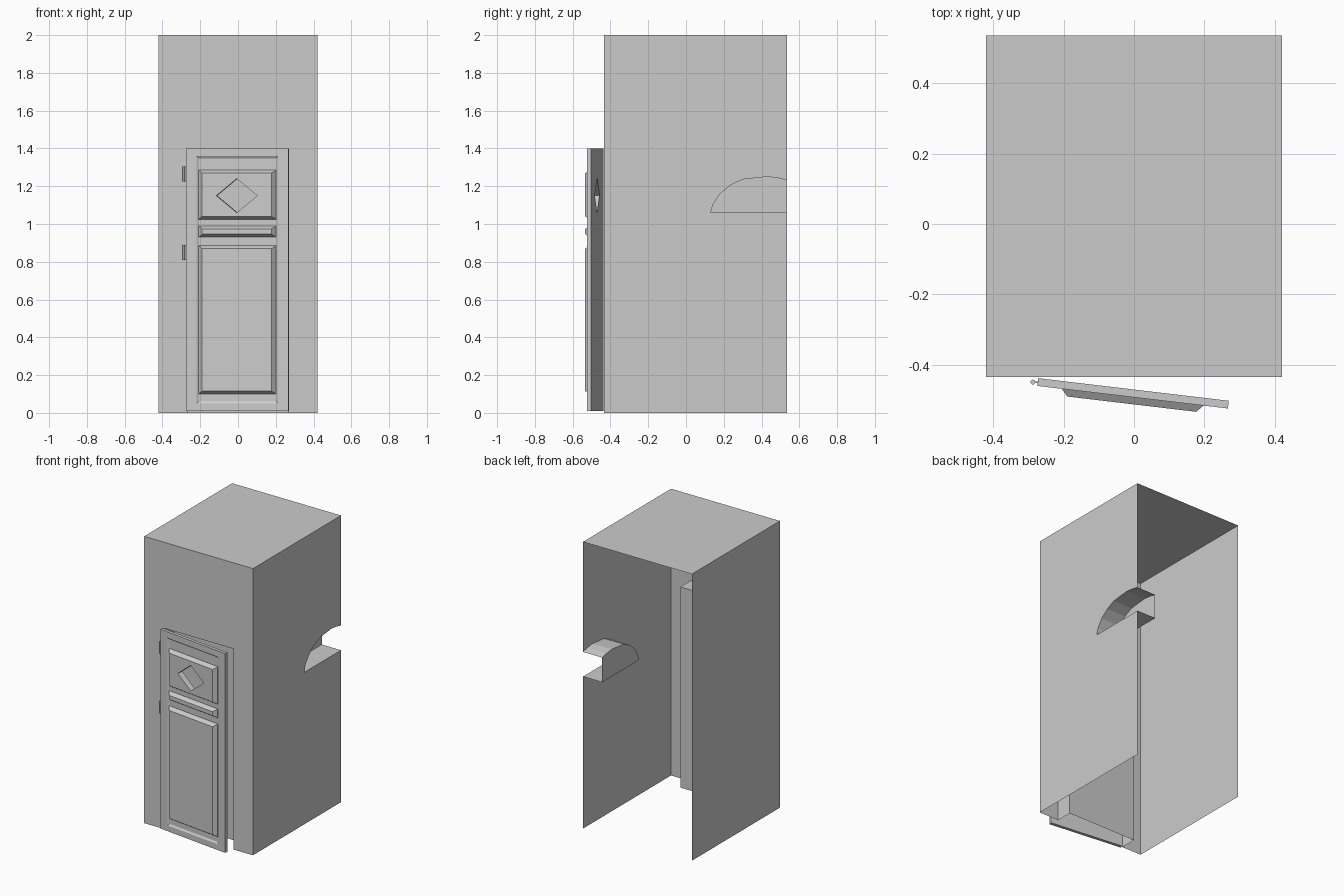
import bpy, math
from mathutils import Matrix

if "Cube" in bpy.data.objects:
    bpy.data.objects.remove(bpy.data.objects["Cube"])

def make(name, verts, faces, mat=None):
    me = bpy.data.meshes.new(name)
    me.from_pydata(verts, [], faces)
    if mat:
        me.transform(mat)
    me.update()
    ob = bpy.data.objects.new(name, me)
    bpy.context.collection.objects.link(ob)
    return ob

def loft(name, rings, mat=None):
    """Closed solid through rings with equal point counts."""
    n = len(rings[0])
    verts = [p for r in rings for p in r]
    faces = [[k*n + i, k*n + (i+1) % n, (k+1)*n + (i+1) % n, (k+1)*n + i]
             for k in range(len(rings)-1) for i in range(n)]
    faces += [list(range(n))[::-1], list(range(len(verts)-n, len(verts)))]
    return make(name, verts, faces, mat)

def rect(x0, x1, z0, z1, y):
    return [(x0, y, z0), (x1, y, z0), (x1, y, z1), (x0, y, z1)]

X, YF, YB, H = 0.42, -0.435, 0.535, 2.0

# Thin booth walls: left side and roof
make("left_wall", [(-X, YF, 0), (-X, YF, H), (-X, YB, H), (-X, YB, 0)], [[3, 2, 1, 0][::-1]])
make("roof", [(-X, YF, H), (X, YF, H), (X, YB, H), (-X, YB, H)], [[0, 1, 2, 3]])

# Right wall with half-arch cut from its back edge
arch = [(YB, 1.06), (0.13, 1.06), (0.143, 1.105), (0.18, 1.16), (0.235, 1.205),
        (0.30, 1.236), (0.37, 1.244), (0.43, 1.25), (0.485, 1.244), (YB, 1.232)]
prof = [(YF, 0), (YB, 0)] + arch + [(YB, H), (YF, H)]
make("right_wall", [(X, y, z) for y, z in prof], [list(range(len(prof)))])

# Arched recess pushed into the booth, open at the back
n = len(arch)
make("arch_recess", [(x, y, z) for x in (X, 0.272) for y, z in arch],
     [[i, i+1, n+i+1, n+i] for i in range(n-1)] + [list(range(n, 2*n))])

# Front wall around the doorway
W, DH = 0.268, 1.4
door = [(-W, 0), (-W, DH), (W, DH), (W, 0)]
prof = [(-X, 0)] + door + [(X, 0), (X, H), (-X, H)]
make("front_wall", [(x, YF, z) for x, z in prof], [list(range(len(prof)))])

# Doorway alcove with closed rear
make("doorway_alcove", [(x, y, z) for y in (YF, YF + 0.115) for x, z in door],
     [[i, i+4, i+5, i+1] for i in range(3)] + [[4, 7, 6, 5]])

# Door leaf, swung slightly open about its hinge edge
M = Matrix.Translation((-0.272, -0.438, 0)) @ Matrix.Rotation(-math.radians(6.75), 4, 'Z')
T, DW = 0.022, 0.545
leaf = loft("door_leaf", [rect(0, DW, 0.01, 1.4, 0), rect(0, DW, 0.01, 1.4, -T),
                          rect(0.055, 0.49, 0.05, 1.36, -T),
                          rect(0.068, 0.477, 0.062, 1.348, -T + 0.008)], M)

# Raised bevelled panels on the door
panels = {}
for name, z0, z1 in (("lower_panel", 0.10, 0.885), ("middle_rail", 0.93, 0.99),
                     ("upper_panel", 1.025, 1.285)):
    panels[name] = loft(name, [rect(0.066, 0.479, z0, z1, -T + 0.01),
                               rect(0.066, 0.479, z0, z1, -T + 0.004),
                               rect(0.088, 0.457, z0 + 0.016, z1 - 0.016, -T - 0.02)], M)

# Diamond window cut through leaf and upper panel
def diamond(y):
    return [(0.2725 - 0.109, y, 1.15), (0.2725, y, 1.06), (0.2725 + 0.109, y, 1.15), (0.2725, y, 1.24)]
cutter = loft("window_cutter", [diamond(0.1), diamond(-0.1)], M)
cutter.hide_render = True
cutter.display_type = 'WIRE'
for ob in (leaf, panels["upper_panel"]):
    b = ob.modifiers.new("window", 'BOOLEAN')
    b.operation, b.object, b.solver = 'DIFFERENCE', cutter, 'EXACT'

# Hinges: pin plus a small plate reaching the door
for i, z in enumerate((0.85, 1.265)):
    bpy.ops.mesh.primitive_cylinder_add(vertices=12, radius=0.007, depth=0.08,
                                        location=(-0.287, -0.449, z))
    bpy.ops.object.shade_smooth_by_angle()
    bpy.context.object.name = f"hinge_pin_{i+1}"
    loft(f"hinge_plate_{i+1}", [rect(-0.284, -0.27, z - 0.04, z + 0.04, y) for y in (-0.447, -0.451)])

# Consistent outward normals on the closed door parts
import bmesh
for ob in [leaf, cutter, *panels.values()]:
    bm = bmesh.new()
    bm.from_mesh(ob.data)
    bmesh.ops.recalc_face_normals(bm, faces=bm.faces)
    bm.to_mesh(ob.data)
    bm.free()
